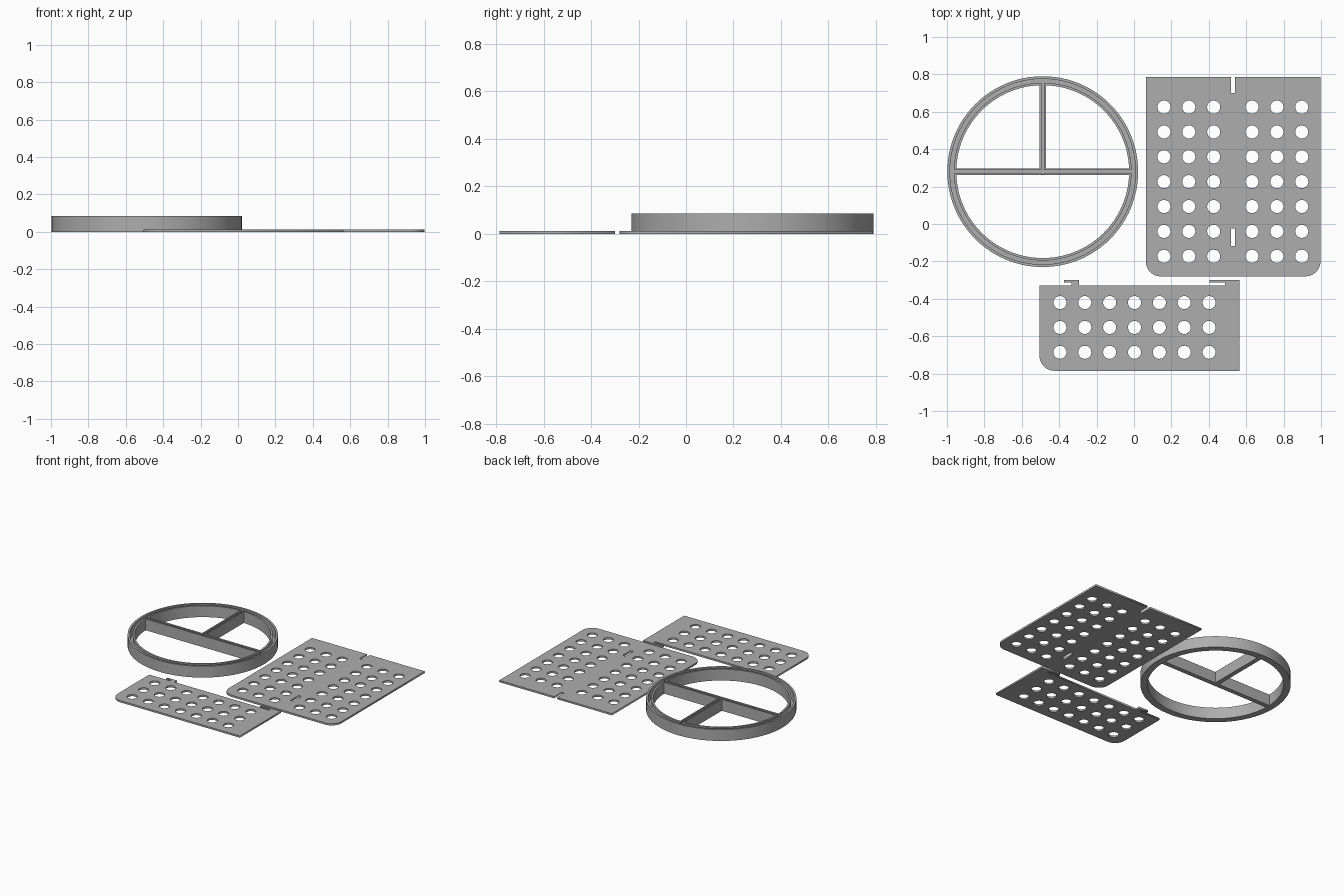
import bpy, math
from math import sin, cos, pi

if "Cube" in bpy.data.objects:
    bpy.data.objects.remove(bpy.data.objects["Cube"])

grey = bpy.data.materials.new("grey plastic")
grey.diffuse_color = (0.42, 0.42, 0.42, 1)
grey.use_nodes = True
grey.node_tree.nodes["Principled BSDF"].inputs["Base Color"].default_value = grey.diffuse_color
T = 0.013                      # plate thickness
H = 0.085                      # ring height
CX, CY, R = -0.488, 0.28, 0.51  # ring centre and radius


def arc(cx, cy, r, a0, a1, n):
    return [(cx + r * cos(a0 + (a1 - a0) * i / n), cy + r * sin(a0 + (a1 - a0) * i / n))
            for i in range(n + 1)]


def circle(cx, cy, r, n=32):
    return arc(cx, cy, r, 0, 2 * pi, n)[:-1]


def slab(name, loops, z0, z1):
    """Extruded flat profile; loops after the first are openings."""
    cu = bpy.data.curves.new(name, 'CURVE')
    cu.dimensions, cu.fill_mode = '2D', 'BOTH'
    cu.extrude = (z1 - z0) / 2
    for pts in loops:
        sp = cu.splines.new('POLY')
        sp.points.add(len(pts) - 1)
        for p, (x, y) in zip(sp.points, pts):
            p.co = (x, y, 0, 1)
        sp.use_cyclic_u = True
    ob = bpy.data.objects.new(name, cu)
    bpy.context.collection.objects.link(ob)
    ob.location.z = (z0 + z1) / 2
    bpy.ops.object.select_all(action='DESELECT')
    ob.select_set(True)
    bpy.context.view_layer.objects.active = ob
    bpy.ops.object.convert(target='MESH')
    ob = bpy.context.object
    # weld the caps to the walls
    bpy.ops.object.mode_set(mode='EDIT')
    bpy.ops.mesh.select_all(action='SELECT')
    bpy.ops.mesh.remove_doubles(threshold=0.0002)
    bpy.ops.mesh.normals_make_consistent(inside=False)
    bpy.ops.object.mode_set(mode='OBJECT')
    ob.data.materials.clear()
    ob.data.materials.append(grey)
    return ob


def rect(x0, x1, y0, y1):
    return [(x0, y0), (x1, y0), (x1, y1), (x0, y1)]


# large perforated plate: rounded front corners, open notch at the back, closed slot
x0, x1, y0, y1, c = 0.063, 0.997, -0.28, 0.787, 0.08
outline = (arc(x0 + c, y0 + c, c, pi, 1.5 * pi, 10) + arc(x1 - c, y0 + c, c, 1.5 * pi, 2 * pi, 10)
           + [(x1, y1), (0.541, y1), (0.541, 0.70), (0.518, 0.70), (0.518, y1), (x0, y1)])
holes = [circle(x, 0.625 - 0.1329 * j, 0.035)
         for x in (0.160, 0.293, 0.426, 0.631, 0.764, 0.897) for j in range(7)]
slab("large_plate", [outline, rect(0.518, 0.541, -0.117, -0.023)] + holes, 0, T)

# small perforated plate: one rounded corner and two hooks along the back edge
x0, x1, y0, y1, yh, yg = -0.505, 0.565, -0.785, -0.33, -0.299, -0.314
outline = (arc(x0 + c, y0 + c, c, pi, 1.5 * pi, 10)
           + [(x1, y0), (x1, yh), (0.403, yh), (0.403, yg), (0.487, yg), (0.487, y1),
              (-0.295, y1), (-0.295, yh), (-0.375, yh), (-0.375, yg), (-0.335, yg),
              (-0.335, y1), (x0, y1)])
holes = [circle(-0.396 + 0.1329 * i, -0.42 - 0.1329 * j, 0.035) for i in range(7) for j in range(3)]
slab("small_plate", [outline] + holes, 0, T)

# ring with three spokes: an outer disc with one half and two quarter openings
ri, w = 0.462, 0.017
a = math.asin(w / ri)
front = arc(CX, CY, ri, pi + a, 2 * pi - a, 48)
right = arc(CX, CY, ri, a, pi / 2 - a, 24) + [(CX + w, CY + w)]
left = arc(CX, CY, ri, pi / 2 + a, pi - a, 24) + [(CX - w, CY + w)]
ring = slab("divided_ring", [circle(CX, CY, R, 96), front, right, left], 0, H)

# groove around the rim and slots along the spokes
s, floor = 0.0075, 0.015
cutters = [
    slab("rim_groove_cutter", [circle(CX, CY, 0.496, 96), circle(CX, CY, 0.475, 96)], floor, 0.12),
    slab("cross_slot_cutter", [rect(CX - 0.485, CX + 0.485, CY - s, CY + s)], floor, 0.13),
    slab("back_slot_cutter", [rect(CX - s, CX + s, CY - 0.012, CY + 0.485)], floor, 0.14),
]
for cut in cutters:
    m = ring.modifiers.new(cut.name, 'BOOLEAN')
    m.operation, m.solver, m.object = 'DIFFERENCE', 'EXACT', cut
bpy.ops.object.select_all(action='DESELECT')
ring.select_set(True)
bpy.context.view_layer.objects.active = ring
for cut in cutters:
    bpy.ops.object.modifier_apply(modifier=cut.name)
for cut in cutters:
    bpy.data.objects.remove(cut)
bpy.ops.object.shade_smooth_by_angle(angle=math.radians(30))
